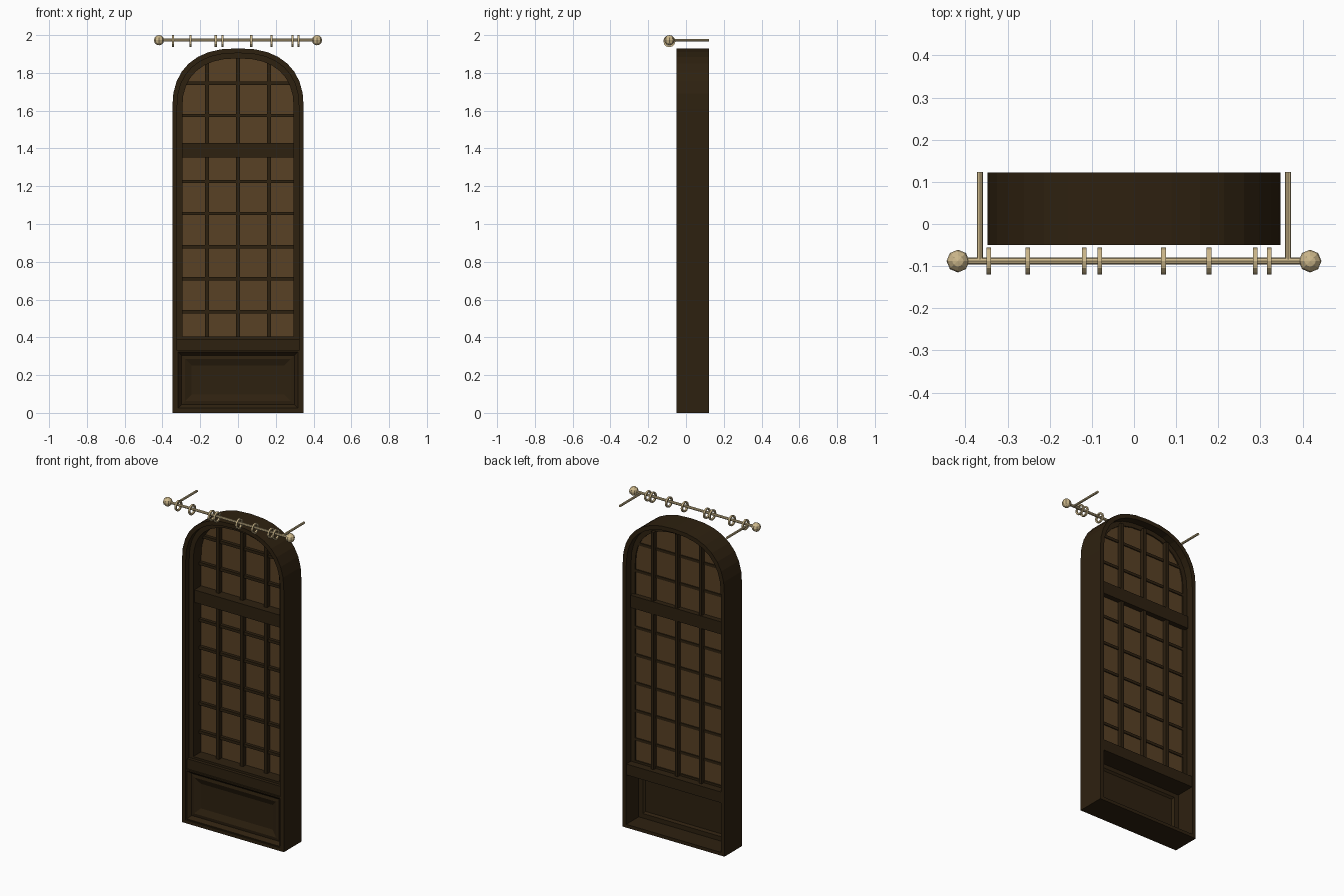
import bpy, bmesh, math
from mathutils import Matrix, Vector

if "Cube" in bpy.data.objects:
    bpy.data.objects.remove(bpy.data.objects["Cube"])


def material(name, rgb):
    m = bpy.data.materials.new(name)
    m.use_nodes = True
    m.diffuse_color = (*rgb, 1)
    m.node_tree.nodes["Principled BSDF"].inputs["Base Color"].default_value = (*rgb, 1)
    return m


wood = material("dark wood", (0.027, 0.015, 0.005))
pane = material("amber pane", (0.098, 0.053, 0.018))
brass = material("pale brass", (0.61, 0.48, 0.26))


def finish(name, bm, mat):
    bmesh.ops.recalc_face_normals(bm, faces=bm.faces)
    me = bpy.data.meshes.new(name)
    bm.to_mesh(me)
    bm.free()
    me.materials.append(mat)
    ob = bpy.data.objects.new(name, me)
    bpy.context.collection.objects.link(ob)
    return ob


def box(name, x0, x1, y0, y1, z0, z1, mat=wood):
    bm = bmesh.new()
    size = Matrix.Diagonal((x1 - x0, y1 - y0, z1 - z0, 1))
    place = Matrix.Translation(((x0 + x1) / 2, (y0 + y1) / 2, (z0 + z1) / 2))
    bmesh.ops.create_cube(bm, size=1, matrix=place @ size)
    return finish(name, bm, mat)


HALF, TOP, SPRING, POWER, STEPS = 0.348, 1.93, 1.61, 2.4, 16


def arch(inset, bottom):
    """Outline of the arched window, shrunk by inset."""
    pts = [(-(HALF - inset), bottom), (HALF - inset, bottom)]
    for i in range(STEPS + 1):
        a = math.pi * i / STEPS
        c, s = math.cos(a), math.sin(a)
        x = math.copysign(abs(c) ** (2 / POWER), c) * (HALF - inset)
        pts.append((x, SPRING + abs(s) ** (2 / POWER) * (TOP - inset - SPRING)))
    return pts


def arch_height(x, inset):
    half = HALF - inset
    return SPRING + (TOP - inset - SPRING) * (1 - abs(x / half) ** POWER) ** (1 / POWER)


def loops(name, rings, mat, closed=True, caps=False):
    """Join successive point rings with quads."""
    bm = bmesh.new()
    vs = [[bm.verts.new(p) for p in r] for r in rings]
    n = len(vs[0])
    for k in range(len(vs) if closed else len(vs) - 1):
        a, b = vs[k], vs[(k + 1) % len(vs)]
        for i in range(n):
            j = (i + 1) % n
            bm.faces.new((a[i], a[j], b[j], b[i]))
    if caps:
        bm.faces.new(vs[0])
        bm.faces.new(vs[-1])
    return finish(name, bm, mat)


def arch_ring(name, i0, i1, b0, b1, y0, y1):
    spec = ((i0, b0, y0), (i1, b1, y0), (i1, b1, y1), (i0, b0, y1))
    return loops(name, [[(x, y, z) for x, z in arch(i, b)] for i, b, y in spec], wood)


# Outer casing and the stepped sash inside it
arch_ring("outer_casing", 0, 0.025, 0, 0.02, -0.05, 0.122)
arch_ring("sash_frame", 0.024, 0.053, 0.36, 0.405, -0.015, 0.075)
loops("window_pane", [[(x, y, z) for x, z in arch(0.045, 0.39)] for y in (0.062, 0.068)],
      pane, closed=False, caps=True)

# Glazing bars
GLASS = 0.296
for i, x in enumerate((-0.164, 0, 0.164)):
    box(f"upright_bar_{i + 1}", x - 0.01, x + 0.01, 0.035, 0.095,
        0.39, arch_height(x, 0.045))
for i, z in enumerate((0.535, 0.71, 0.88, 1.055, 1.225, 1.575, 1.745)):
    w = GLASS if z < SPRING else 0.285
    box(f"cross_bar_{i + 1}", -w, w, 0.042, 0.074, z - 0.0085, z + 0.0085)

# Transom and sill
box("transom", -0.31, 0.31, -0.005, 0.1, 1.353, 1.43)
box("sill", -0.325, 0.325, -0.035, 0.121, 0.325, 0.392)

# Recessed lower panel, with mouldings on both sides
profile = ((0, 0.0), (0.03, 0.0), (0.042, -0.01), (0.06, -0.01))
front = ((0, -0.045), (0.008, -0.045), (0.026, -0.025), (0.045, -0.028), (0.08, -0.013))


def panel_ring(inset, y):
    w, lo, hi = 0.325 - inset, 0.018 + inset, 0.33 - inset
    return [(-w, y, lo), (w, y, lo), (w, y, hi), (-w, y, hi)]


steps = [panel_ring(*p) for p in reversed(profile)] + [panel_ring(*p) for p in front]
loops("lower_panel", steps, wood, closed=False, caps=True)

# Curtain rod, brackets, end knobs and rings
ROD_Y, ROD_Z = -0.088, 1.973


def rod(name, start, end, radius, sides=8):
    a, b = Vector(start), Vector(end)
    bm = bmesh.new()
    turn = (b - a).to_track_quat("Z", "Y").to_matrix().to_4x4()
    bmesh.ops.create_cone(bm, cap_ends=True, segments=sides, radius1=radius, radius2=radius,
                          depth=(b - a).length, matrix=Matrix.Translation((a + b) / 2) @ turn)
    return finish(name, bm, brass)


rod("curtain_rod", (-0.42, ROD_Y, ROD_Z), (0.42, ROD_Y, ROD_Z), 0.008)
for side, s in (("left", 1), ("right", -1)):
    rod(f"{side}_bracket", (s * 0.366, ROD_Y, ROD_Z), (s * 0.366, 0.123, ROD_Z), 0.007)
    bm = bmesh.new()
    bmesh.ops.create_uvsphere(bm, u_segments=8, v_segments=6, radius=0.027,
                              matrix=Matrix.Translation((s * 0.418, ROD_Y, ROD_Z)))
    finish(f"{side}_knob", bm, brass)


def circle(x, r, z, n=12):
    return [(x, ROD_Y + r * math.cos(math.tau * i / n), z + r * math.sin(math.tau * i / n))
            for i in range(n)]


for i, x in enumerate((-0.345, -0.252, -0.118, -0.081, 0.07, 0.178, 0.288, 0.321)):
    z, h = ROD_Z - 0.005, 0.0055
    loops(f"curtain_ring_{i + 1}", [circle(x - h, 0.032, z), circle(x + h, 0.032, z),
                                    circle(x + h, 0.023, z), circle(x - h, 0.023, z)], brass)
